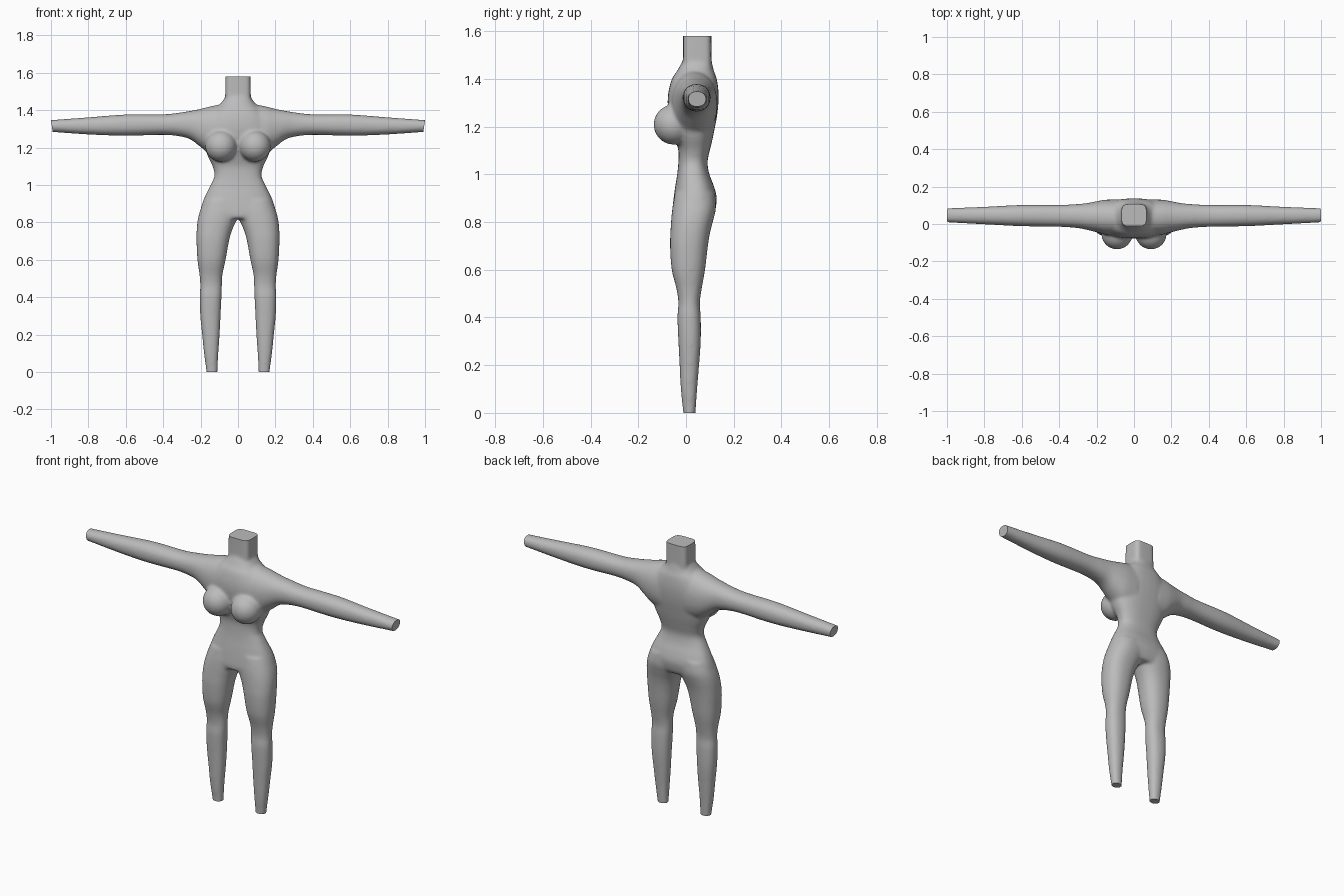
import bpy, bmesh, math
from mathutils import Vector, Matrix

if "Cube" in bpy.data.objects:
    bpy.data.objects.remove(bpy.data.objects["Cube"])

bm = bmesh.new()


def resample(rows, steps=4):
    """Catmull-Rom interpolation of the section rows."""
    out = []
    for i in range(len(rows) - 1):
        p0, p1 = rows[max(i - 1, 0)], rows[i]
        p2, p3 = rows[i + 1], rows[min(i + 2, len(rows) - 1)]
        for k in range(steps):
            t = k / steps
            out.append([0.5 * (2 * b + (c - a) * t + (2 * a - 5 * b + 4 * c - d) * t * t
                               + (3 * b - a - 3 * c + d) * t ** 3)
                        for a, b, c, d in zip(p0, p1, p2, p3)])
    return out + [list(rows[-1])]


def loft(rows, place, power=2.3, n=32, grow=0.002):
    """Closed tube of superellipse sections (t, a_min, a_max, b_min, b_max)."""
    rings = []
    for t, a0, a1, b0, b1 in resample(rows):
        ring = []
        for i in range(n):
            ang = 2 * math.pi * i / n
            c, s = math.cos(ang), math.sin(ang)
            u = math.copysign(abs(c) ** (2 / power), c)
            v = math.copysign(abs(s) ** (2 / power), s)
            a = (a0 + a1) / 2 + u * ((a1 - a0) / 2 + grow)
            b = (b0 + b1) / 2 + v * ((b1 - b0) / 2 + grow)
            ring.append(bm.verts.new(place(t, a, b)))
        rings.append(ring)
    for r, q in zip(rings, rings[1:]):
        for i in range(n):
            j = (i + 1) % n
            bm.faces.new((r[i], r[j], q[j], q[i]))
    bm.faces.new(rings[0])
    bm.faces.new(rings[-1])


# torso: z, half width, front y, back y
torso = [(0.82, .195, -.052, .105), (0.85, .202, -.055, .12), (0.90, .19, -.05, .127),
         (0.95, .17, -.043, .115), (1.00, .145, -.035, .096), (1.05, .124, -.03, .088),
         (1.10, .134, -.03, .098), (1.15, .158, -.045, .11), (1.20, .175, -.06, .12),
         (1.25, .18, -.07, .129), (1.30, .18, -.075, .134), (1.35, .165, -.071, .134),
         (1.40, .13, -.057, .127), (1.43, .095, -.037, .116), (1.47, .067, -.015, .106)]
loft([(z, -w, w, f, b) for z, w, f, b in torso], lambda t, a, b: (a, b, t), 2.5)

# neck: squared column
loft([(1.38, -.066, .066, -.012, .106), (1.50, -.066, .066, -.01, .105),
      (1.62, -.064, .064, -.01, .104)], lambda t, a, b: (a, b, t), 5)

# legs: z, inner x, outer x, front y, back y
leg = [(-.04, .114, .164, -.008, .036), (0, .112, .167, -.01, .038), (.1, .107, .18, -.02, .045),
       (.2, .1, .19, -.025, .053), (.3, .095, .2, -.03, .06), (.4, .09, .203, -.034, .06),
       (.46, .088, .2, -.03, .056), (.52, .085, .204, -.038, .064), (.6, .068, .215, -.058, .078),
       (.7, .05, .22, -.065, .09), (.76, .033, .219, -.063, .1), (.81, .01, .214, -.06, .113),
       (.86, -.01, .202, -.055, .124), (.92, -.02, .18, -.045, .12)]
# arms: x, low z, high z, front y, back y
arm = [(1.04, 1.286, 1.343, .012, .08), (.99, 1.285, 1.346, .01, .083), (.8, 1.272, 1.36, 0, .09),
       (.6, 1.265, 1.375, -.01, .1), (.4, 1.27, 1.376, -.013, .1), (.3, 1.26, 1.387, -.02, .105),
       (.25, 1.243, 1.395, -.03, .11), (.2, 1.205, 1.405, -.042, .12),
       (.15, 1.17, 1.418, -.055, .128), (.08, 1.15, 1.432, -.06, .13)]
for s in (-1, 1):
    loft(leg, lambda t, a, b: (s * a, b, t), 2.3)
    loft(arm, lambda t, a, b: (s * t, b, a), 2.2)
    # bust
    bmesh.ops.create_uvsphere(bm, u_segments=32, v_segments=20, radius=.084,
                              matrix=Matrix.Translation((s * .091, -.052, 1.208)))

bmesh.ops.recalc_face_normals(bm, faces=bm.faces)
mesh = bpy.data.meshes.new("body")
bm.to_mesh(mesh)
bm.free()
body = bpy.data.objects.new("body", mesh)
bpy.context.collection.objects.link(body)

# fuse the parts into one skin and soften the joins
fuse = body.modifiers.new("fuse", 'REMESH')
fuse.mode = 'VOXEL'
fuse.voxel_size = 0.008
soft = body.modifiers.new("soften", 'SMOOTH')
soft.factor = 0.5
soft.iterations = 10
dg = bpy.context.evaluated_depsgraph_get()
skin = bpy.data.meshes.new_from_object(body.evaluated_get(dg))
body.modifiers.clear()
body.data = skin

# cut flat ends on neck, ankles and wrists
bm = bmesh.new()
bm.from_mesh(skin)
cuts = [((0, 0, 1.58), (0, 0, 1)), ((0, 0, 0), (0, 0, -1)),
        ((1, 0, 1.345), (1, 0, -.15)), ((-1, 0, 1.345), (-1, 0, -.15))]
for co, no in cuts:
    bmesh.ops.bisect_plane(bm, geom=bm.verts[:] + bm.edges[:] + bm.faces[:],
                           plane_co=Vector(co), plane_no=Vector(no).normalized(), clear_outer=True)
    bmesh.ops.holes_fill(bm, edges=[e for e in bm.edges if e.is_boundary], sides=0)
bmesh.ops.recalc_face_normals(bm, faces=bm.faces)
bm.to_mesh(skin)
bm.free()

mat = bpy.data.materials.new("plain grey")
mat.diffuse_color = (0.5, 0.5, 0.5, 1)
mat.use_nodes = True
mat.node_tree.nodes["Principled BSDF"].inputs["Base Color"].default_value = mat.diffuse_color
skin.materials.clear()
skin.materials.append(mat)
for p in skin.polygons:
    p.material_index = 0

bpy.context.view_layer.objects.active = body
body.select_set(True)
bpy.ops.object.shade_smooth_by_angle(angle=math.radians(40))
